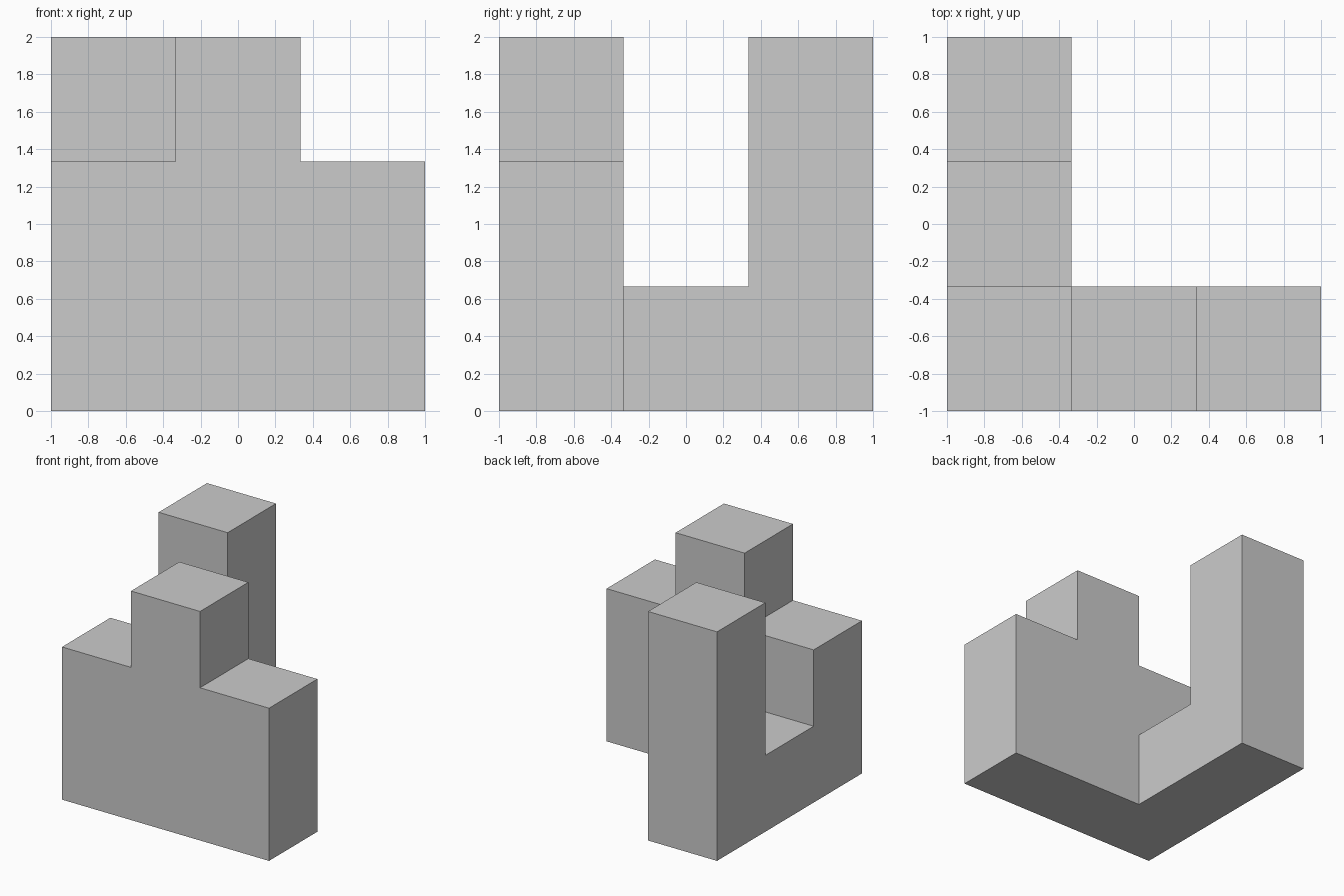
import bpy, bmesh, math
from mathutils import Vector

if "Cube" in bpy.data.objects:
    bpy.data.objects.remove(bpy.data.objects["Cube"])

CELL = 2 / 3
# Column heights in cells, keyed by (x, y) grid position
HEIGHTS = {(0, 0): 2, (1, 0): 3, (2, 0): 2,   # front wall
           (0, 1): 1, (0, 2): 3}              # low link and back tower
filled = {(x, y, z) for (x, y), h in HEIGHTS.items() for z in range(h)}


def add_cell_face(bm, cell, axis, sign):
    """Add one outward-facing square on the given side of a cell."""
    u, v = (axis + 1) % 3, (axis + 2) % 3
    corners = [(-1, -1), (1, -1), (1, 1), (-1, 1)][::sign]
    verts = []
    for a, b in corners:
        p = Vector(cell) + Vector((0.5, 0.5, 0.5))
        p[axis] += sign * 0.5
        p[u] += a * 0.5
        p[v] += b * 0.5
        verts.append(bm.verts.new((p - Vector((1.5, 1.5, 0))) * CELL))
    bm.faces.new(verts)


# Outer skin of the joined blocks
bm = bmesh.new()
for cell in sorted(filled):
    for axis in range(3):
        for sign in (-1, 1):
            near = list(cell)
            near[axis] += sign
            if tuple(near) not in filled:
                add_cell_face(bm, cell, axis, sign)

# Weld the squares and merge flat areas into single faces
bmesh.ops.remove_doubles(bm, verts=bm.verts[:], dist=1e-4)
bmesh.ops.dissolve_limit(bm, angle_limit=math.radians(1),
                         verts=bm.verts[:], edges=bm.edges[:])
mesh = bpy.data.meshes.new("stepped_block")
bm.to_mesh(mesh)
bm.free()
bpy.context.collection.objects.link(bpy.data.objects.new("stepped_block", mesh))
